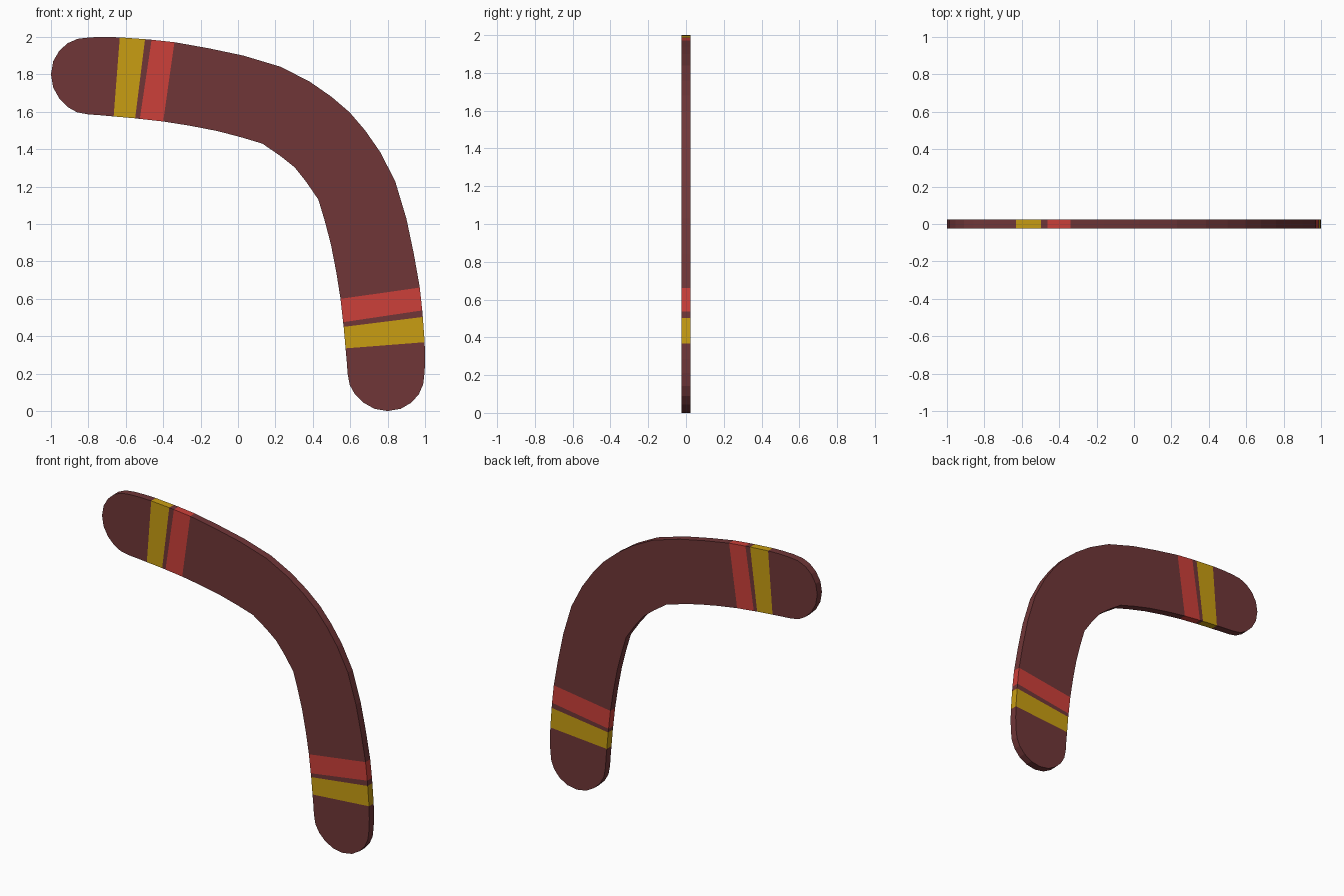
import bpy, bmesh

if "Cube" in bpy.data.objects:
    bpy.data.objects.remove(bpy.data.objects["Cube"])

HALF = 0.025  # half thickness


def material(name, rgb):
    m = bpy.data.materials.new(name)
    m.diffuse_color = (*rgb, 1)
    m.use_nodes = True
    m.node_tree.nodes["Principled BSDF"].inputs["Base Color"].default_value = m.diffuse_color
    return m


# Stations along one arm: outer x, z, inner x, z (tip to the middle of the bend)
arm = [
    (-1.0, 1.80, -1.0, 1.80),
    (-0.988, 1.87, -0.988, 1.73),
    (-0.955, 1.927, -0.955, 1.67),
    (-0.91, 1.967, -0.91, 1.625),
    (-0.857, 1.99, -0.86, 1.597),
    (-0.79, 1.998, -0.80, 1.586),
    (-0.715, 2.0, -0.73, 1.581),
    (-0.632, 1.998, -0.665, 1.575),
    (-0.497, 1.988, -0.55, 1.565),
    (-0.462, 1.985, -0.525, 1.562),
    (-0.34, 1.972, -0.40, 1.548),
    (-0.16, 1.94, -0.26, 1.526),
    (0.03, 1.90, -0.11, 1.497),
    (0.23, 1.84, 0.02, 1.463),
    (0.385, 1.76, 0.13, 1.43),
    (0.50, 1.68, 0.225, 1.365),
    (0.597, 1.597, 0.303, 1.303),
]
YELLOW_SPAN, RED_SPAN = 7, 9

# The second arm mirrors the first across the diagonal z = x + 1
mirrored = [(oz - 1, ox + 1, iz - 1, ix + 1) for ox, oz, ix, iz in arm[-2::-1]]
stations = arm + mirrored
spans = len(stations) - 1

# Body with through-going painted bands
bm = bmesh.new()
rings = []
for ox, oz, ix, iz in stations:
    rings.append([bm.verts.new(p) for p in (
        (ox, -HALF, oz), (ox, HALF, oz), (ix, HALF, iz), (ix, -HALF, iz))])
for i in range(spans):
    a, b = rings[i], rings[i + 1]
    k = min(i, spans - 1 - i)
    for j in range(4):
        n = (j + 1) % 4
        f = bm.faces.new((a[j], a[n], b[n], b[j]))
        f.material_index = {YELLOW_SPAN: 1, RED_SPAN: 2}.get(k, 0)
bmesh.ops.remove_doubles(bm, verts=bm.verts, dist=0.0005)
bmesh.ops.recalc_face_normals(bm, faces=bm.faces)

mesh = bpy.data.meshes.new("boomerang")
bm.to_mesh(mesh)
bm.free()
for m in (material("dark brown wood", (0.162, 0.037, 0.039)),
          material("yellow paint", (0.578, 0.337, 0.006)),
          material("red paint", (0.604, 0.051, 0.042))):
    mesh.materials.append(m)
bpy.context.collection.objects.link(bpy.data.objects.new("boomerang", mesh))
